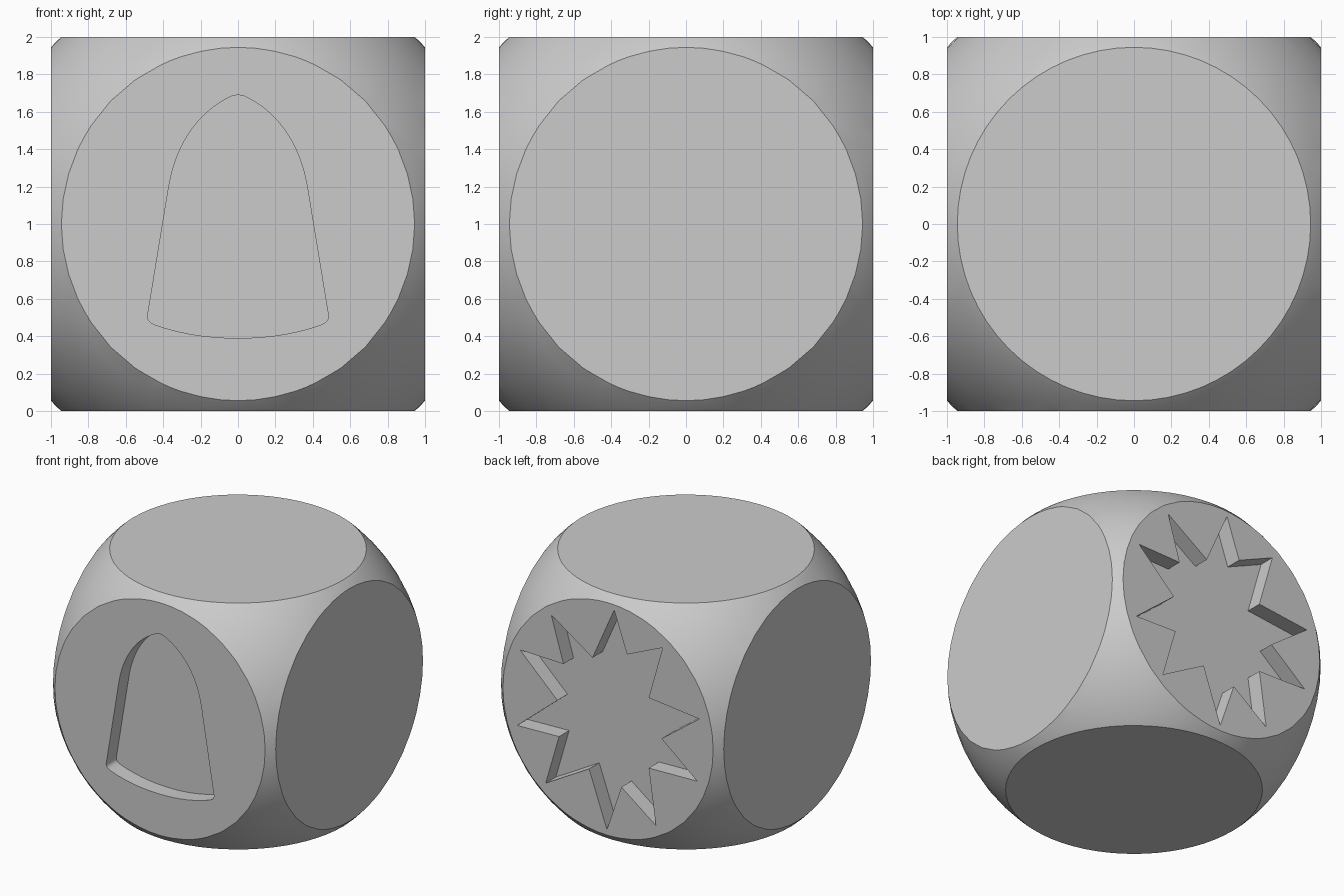
import bpy
import bmesh
from mathutils import Vector
from mathutils.geometry import interpolate_bezier

default_cube = bpy.data.objects.get("Cube")
if default_cube:
    bpy.data.objects.remove(default_cube, do_unlink=True)

SPHERE_RADIUS = 1.377
RECESS_DEPTH = 0.13


def object_from_bmesh(name, bm):
    """Turn a bmesh into a linked scene object."""
    bmesh.ops.recalc_face_normals(bm, faces=bm.faces)
    mesh = bpy.data.meshes.new(name)
    bm.to_mesh(mesh)
    bm.free()
    obj = bpy.data.objects.new(name, mesh)
    bpy.context.collection.objects.link(obj)
    return obj


def prism(name, outline, start, end):
    """Extrude an outline in the xz plane along y."""
    bm = bmesh.new()
    face = bm.faces.new([bm.verts.new((x, start, z)) for x, z in outline])
    extruded = bmesh.ops.extrude_face_region(bm, geom=[face])["geom"]
    moved = [item for item in extruded if isinstance(item, bmesh.types.BMVert)]
    bmesh.ops.translate(bm, verts=moved, vec=(0, end - start, 0))
    return object_from_bmesh(name, bm)


def apply_boolean(target, cutter, operation):
    """Apply a boolean modifier, then discard the helper object."""
    cutter.hide_render = True
    modifier = target.modifiers.new(cutter.name, "BOOLEAN")
    modifier.operation = operation
    modifier.solver = "EXACT"
    modifier.object = cutter
    bpy.context.view_layer.objects.active = target
    bpy.ops.object.modifier_apply(modifier=modifier.name)
    bpy.data.objects.remove(cutter, do_unlink=True)


def curve(points, steps):
    """Sample a flat bezier segment given by its four control points."""
    controls = [Vector((x, z, 0)) for x, z in points]
    return [(p.x, p.y) for p in interpolate_bezier(*controls, steps)]


# Body: a cube with its corners rounded off by a sphere
bm = bmesh.new()
bmesh.ops.create_cube(bm, size=2)
bmesh.ops.translate(bm, verts=bm.verts, vec=(0, 0, 1))
body = object_from_bmesh("rounded_cube", bm)

bm = bmesh.new()
bmesh.ops.create_uvsphere(bm, u_segments=64, v_segments=32, radius=SPHERE_RADIUS)
bmesh.ops.translate(bm, verts=bm.verts, vec=(0, 0, 1))
apply_boolean(body, object_from_bmesh("corner_sphere", bm), "INTERSECT")

# Front recess: a mirrored arch with rounded lower corners
shoulder = curve([(0.03, 1.685), (0.2, 1.61), (0.33, 1.44), (0.37, 1.2)], 14)
corner = curve([(0.48, 0.53), (0.49, 0.49), (0.48, 0.475), (0.44, 0.46)], 7)
base = curve([(0.44, 0.46), (0.3, 0.41), (0.15, 0.39), (0, 0.39)], 8)
half = shoulder + corner + base[1:-1]
arch = [(0, 1.69)] + half + [(0, 0.39)] + [(-x, z) for x, z in reversed(half)]
apply_boolean(body, prism("arch_cutter", arch, -1.2, RECESS_DEPTH - 1), "DIFFERENCE")

# Back recess: an uneven star, tips and valleys measured from the face centre
tips = [(0.51, 0.71), (-0.055, 0.9), (-0.49, 0.71), (-0.82, 0.22), (-0.8, -0.29),
        (-0.43, -0.75), (0.01, -0.9), (0.56, -0.67), (0.815, -0.27), (0.79, 0.35)]
valleys = [(0.14, 0.46), (-0.17, 0.57), (-0.365, 0.27), (-0.48, -0.03), (-0.365, -0.3),
           (-0.12, -0.52), (0.17, -0.45), (0.44, -0.26), (0.455, 0.03), (0.4, 0.34)]
star = [(x, z + 1) for pair in zip(tips, valleys) for x, z in pair]
apply_boolean(body, prism("star_cutter", star, 1 - RECESS_DEPTH, 1.2), "DIFFERENCE")

# Single grey material
grey = bpy.data.materials.new("plain_grey")
grey.use_nodes = True
colour = (0.6, 0.6, 0.6, 1)
grey.diffuse_color = colour
grey.node_tree.nodes["Principled BSDF"].inputs["Base Color"].default_value = colour
body.data.materials.clear()
body.data.materials.append(grey)
for polygon in body.data.polygons:
    polygon.material_index = 0

# Smooth rounded corners, crisp rims
bpy.ops.object.select_all(action="DESELECT")
body.select_set(True)
bpy.context.view_layer.objects.active = body
bpy.ops.object.shade_smooth_by_angle(angle=0.5)
